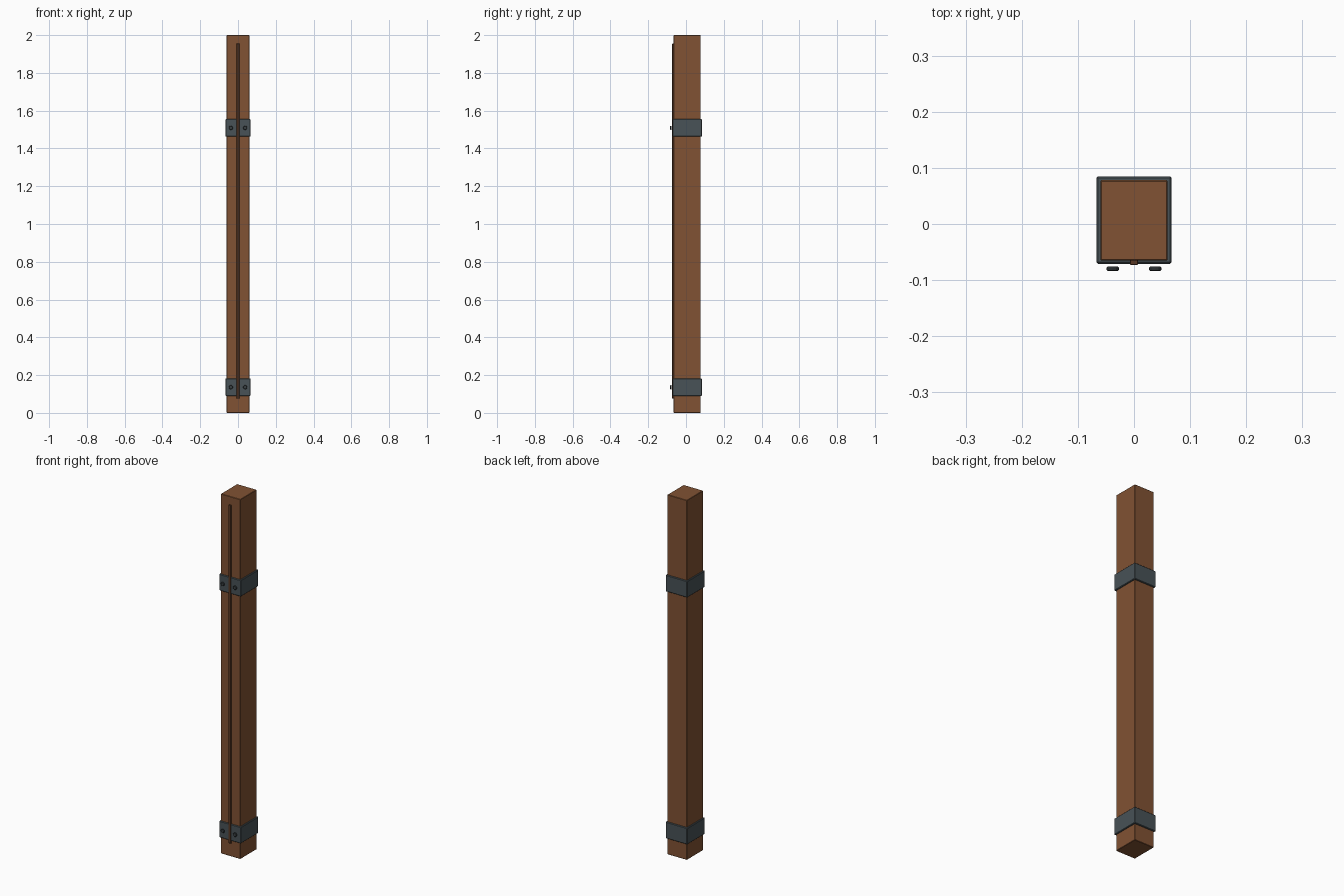
import bpy, math

if "Cube" in bpy.data.objects:
    bpy.data.objects.remove(bpy.data.objects["Cube"])


def material(name, color):
    m = bpy.data.materials.new(name)
    m.diffuse_color = (*color, 1)
    m.use_nodes = True
    m.node_tree.nodes["Principled BSDF"].inputs["Base Color"].default_value = m.diffuse_color
    return m


wood = material("wood", (0.22, 0.085, 0.033))
dark_wood = material("dark_wood", (0.10, 0.04, 0.018))
iron = material("iron", (0.065, 0.085, 0.095))
dark_iron = material("dark_iron", (0.04, 0.05, 0.055))


def finish(obj, name, mat, bevel):
    obj.name = name
    obj.data.materials.append(mat)
    mod = obj.modifiers.new("edge_bevel", "BEVEL")
    mod.width, mod.segments = bevel, 1
    return obj


def box(name, lo, hi, mat, bevel):
    center = [(a + b) / 2 for a, b in zip(lo, hi)]
    bpy.ops.mesh.primitive_cube_add(size=1, location=center)
    obj = bpy.context.object
    obj.scale = [b - a for a, b in zip(lo, hi)]
    bpy.ops.object.transform_apply(location=False, rotation=False, scale=True)
    return finish(obj, name, mat, bevel)


# Main timber and the thin seam strip on its front
box("post", (-0.06, -0.065, 0), (0.06, 0.078, 2), wood, 0.002)
box("front_strip", (-0.007, -0.073, 0.075), (0.007, -0.063, 1.955), dark_wood, 0.001)

# Iron bands, each with two bolt heads standing just off the front
for label, z in (("lower", 0.136), ("upper", 1.509)):
    box(label + "_band", (-0.067, -0.071, z - 0.046), (0.067, 0.085, z + 0.046), iron, 0.003)
    for side, x in (("left", -0.038), ("right", 0.038)):
        bpy.ops.mesh.primitive_cylinder_add(
            vertices=12, radius=0.011, depth=0.008,
            location=(x, -0.080, z), rotation=(math.pi / 2, 0, 0))
        finish(bpy.context.object, f"{label}_{side}_bolt", dark_iron, 0.002)
